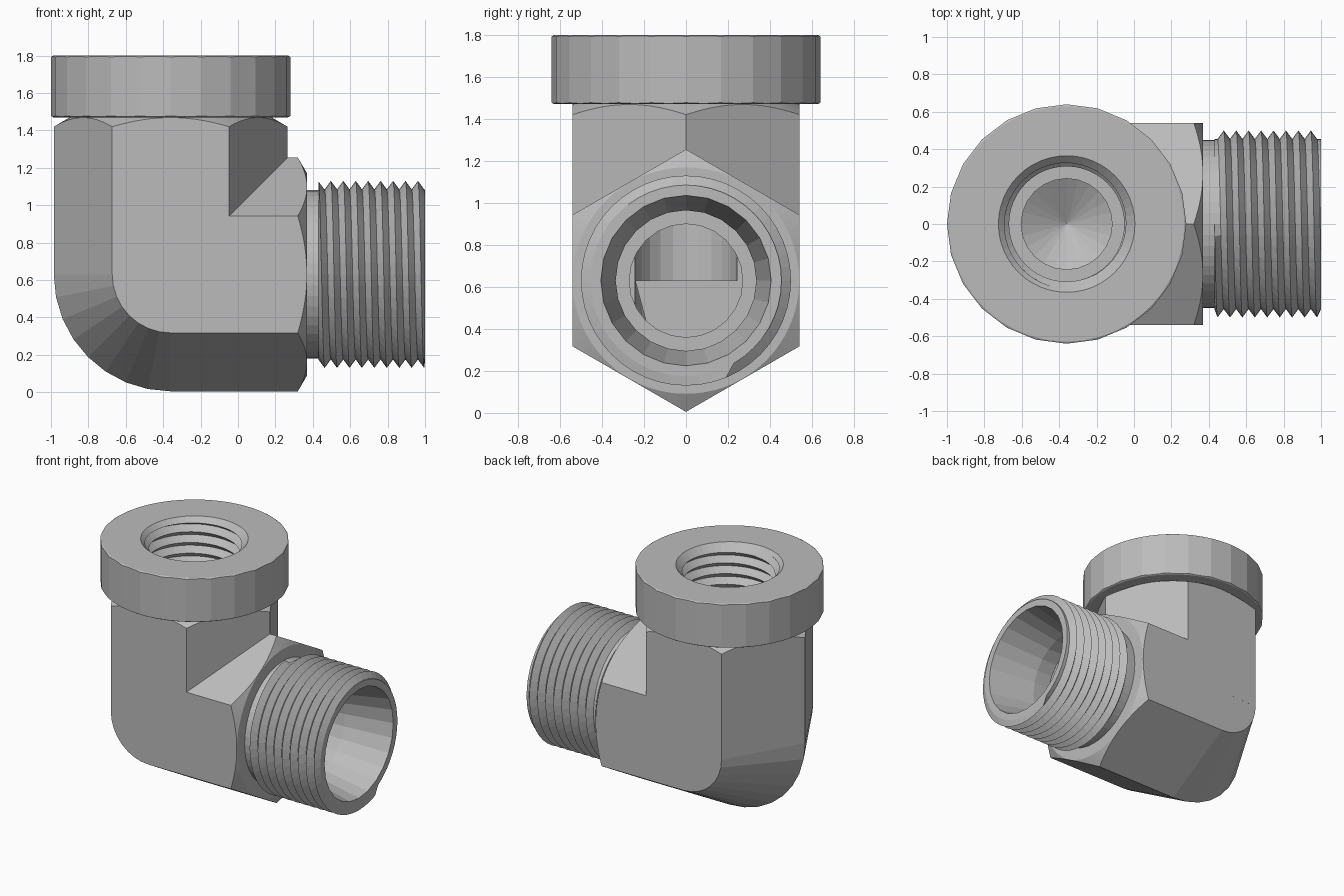
import bpy, bmesh
from math import pi, cos, sin, radians
from mathutils import Matrix, Vector

if "Cube" in bpy.data.objects:
    bpy.data.objects.remove(bpy.data.objects["Cube"])

AXIS_X, AXIS_Z = -0.36, 0.63       # the two pipe axes
HEX_R, FLAT = 0.625, 0.541         # hexagon corner and flat radius
HEX_TOP, HEX_END, TOP = 1.47, 0.37, 1.8
UPRIGHT = Matrix.Translation((AXIS_X, 0, 0))
LEVEL = Matrix.Translation((0, 0, AXIS_Z)) @ Matrix.Rotation(pi / 2, 4, 'Y')

steel = bpy.data.materials.new("steel_grey")
steel.use_nodes = True
steel.diffuse_color = (0.5, 0.5, 0.5, 1)
steel.node_tree.nodes["Principled BSDF"].inputs["Base Color"].default_value = (0.5, 0.5, 0.5, 1)


def finish(bm, name, matrix=Matrix()):
    bmesh.ops.recalc_face_normals(bm, faces=bm.faces)
    mesh = bpy.data.meshes.new(name)
    bm.to_mesh(mesh)
    bm.free()
    mesh.transform(matrix)
    mesh.materials.append(steel)
    obj = bpy.data.objects.new(name, mesh)
    bpy.context.collection.objects.link(obj)
    return obj


def lathe(name, profile, sides, matrix):
    """Closed solid turned from (radius, height) points."""
    bm = bmesh.new()
    rings = []
    for r, h in profile:
        rings.append([bm.verts.new((r * cos(2 * pi * i / sides), r * sin(2 * pi * i / sides), h))
                      for i in range(sides)])
    for low, high in zip(rings, rings[1:]):
        for i in range(sides):
            j = (i + 1) % sides
            bm.faces.new((low[i], low[j], high[j], high[i]))
    bm.faces.new(rings[0])
    bm.faces.new(rings[-1])
    bmesh.ops.remove_doubles(bm, verts=bm.verts, dist=1e-5)
    return finish(bm, name, matrix)


def thread(name, start, end, pitch, root, crest, matrix, sides=48):
    """Solid with a helical V thread that fades out at both ends."""
    bm = bmesh.new()
    rows = []
    for j in range(int((end - start) / pitch * 2) + 9):
        row = []
        for i in range(sides + 1):
            t = start + pitch * (j / 2 - 2 + i / sides)
            inside = start + 1e-4 < t < end - 1e-4
            r = crest if inside and j % 2 else root
            a = 2 * pi * (i % sides) / sides
            row.append(bm.verts.new((r * cos(a), r * sin(a), min(max(t, start), end))))
        rows.append(row)
    for low, high in zip(rows, rows[1:]):
        for i in range(sides):
            bm.faces.new((low[i], low[i + 1], high[i + 1], high[i]))
    bmesh.ops.remove_doubles(bm, verts=bm.verts, dist=1e-5)
    bmesh.ops.holes_fill(bm, edges=[e for e in bm.edges if e.is_boundary], sides=0)
    return finish(bm, name, matrix)


def boolean(obj, tool, operation, keep=False):
    mod = obj.modifiers.new("cut", 'BOOLEAN')
    mod.operation, mod.solver, mod.object = operation, 'EXACT', tool
    bpy.context.view_layer.update()
    mesh = bpy.data.meshes.new_from_object(obj.evaluated_get(bpy.context.evaluated_depsgraph_get()))
    obj.modifiers.clear()
    obj.data = mesh
    if not keep:
        bpy.data.objects.remove(tool)


def hex_arm(name, start, end, matrix):
    """Hexagonal bar with a conical chamfer on its far end."""
    bar = lathe(name, [(HEX_R, start), (HEX_R, end)], 6, matrix)
    cone = lathe("cone", [(0.71, start - 0.1), (0.71, end - 0.1), (FLAT - 0.002, end)], 96, matrix)
    boolean(bar, cone, 'INTERSECT')
    return bar


# Elbow body: two hexagonal arms joined by a quarter-turned heel
body = hex_arm("elbow_body", AXIS_Z, HEX_TOP, UPRIGHT)
boolean(body, hex_arm("level_arm", AXIS_X, HEX_END, LEVEL), 'UNION')
bm = bmesh.new()
for y in (-FLAT, FLAT):
    bm.verts.new((AXIS_X, y, AXIS_Z))
for k in range(9):
    a = pi + k * pi / 16
    for r, y in ((HEX_R / 2, -FLAT), (HEX_R, 0), (HEX_R / 2, FLAT)):
        bm.verts.new((AXIS_X + r * cos(a), y, AXIS_Z + r * sin(a)))
bmesh.ops.convex_hull(bm, input=bm.verts)
bmesh.ops.dissolve_limit(bm, angle_limit=radians(0.5), verts=bm.verts, edges=bm.edges)
boolean(body, finish(bm, "heel"), 'UNION')

# Faceted collar with chamfered rims
collar = lathe("collar", [(0.64, HEX_TOP), (0.64, TOP)], 24, UPRIGHT)
rims = [(0.628, HEX_TOP), (0.652, HEX_TOP + 0.015), (0.652, TOP - 0.015), (0.628, TOP)]
boolean(collar, lathe("rims", rims, 96, UPRIGHT), 'INTERSECT')

# Externally threaded spigot with a plain neck
spigot = thread("threaded_spigot", 0.43, 1.0, 0.0665, 0.455, 0.5, LEVEL)
boolean(spigot, lathe("neck", [(0.45, HEX_END - 0.01), (0.45, 0.44)], 48, LEVEL), 'UNION')

# Level bore: tapered mouth, tube seat and narrower passage
level_bore = lathe("level_bore", [(0.27, AXIS_X), (0.27, 0.52), (0.335, 0.52),
                                  (0.335, 0.65), (0.416, 1.05)], 24, LEVEL)
# Upright bore: drilled point, passage, threaded socket and countersink
upright_bore = lathe("upright_bore", [(0.0005, 0.2), (0.243, 0.34), (0.243, 1.25)], 24, UPRIGHT)
socket = thread("socket", 1.2, 1.78, 0.08, 0.308, 0.35, UPRIGHT)
sink = lathe("countersink", [(0.3, 1.735), (0.365, TOP), (0.365, TOP + 0.1)], 48, UPRIGHT)

cutters = (level_bore, upright_bore, socket, sink)
for part, tools in ((body, cutters[:3]), (collar, cutters[2:]), (spigot, cutters[:1])):
    for tool in tools:
        boolean(part, tool, 'DIFFERENCE', keep=True)
for tool in cutters:
    bpy.data.objects.remove(tool)
